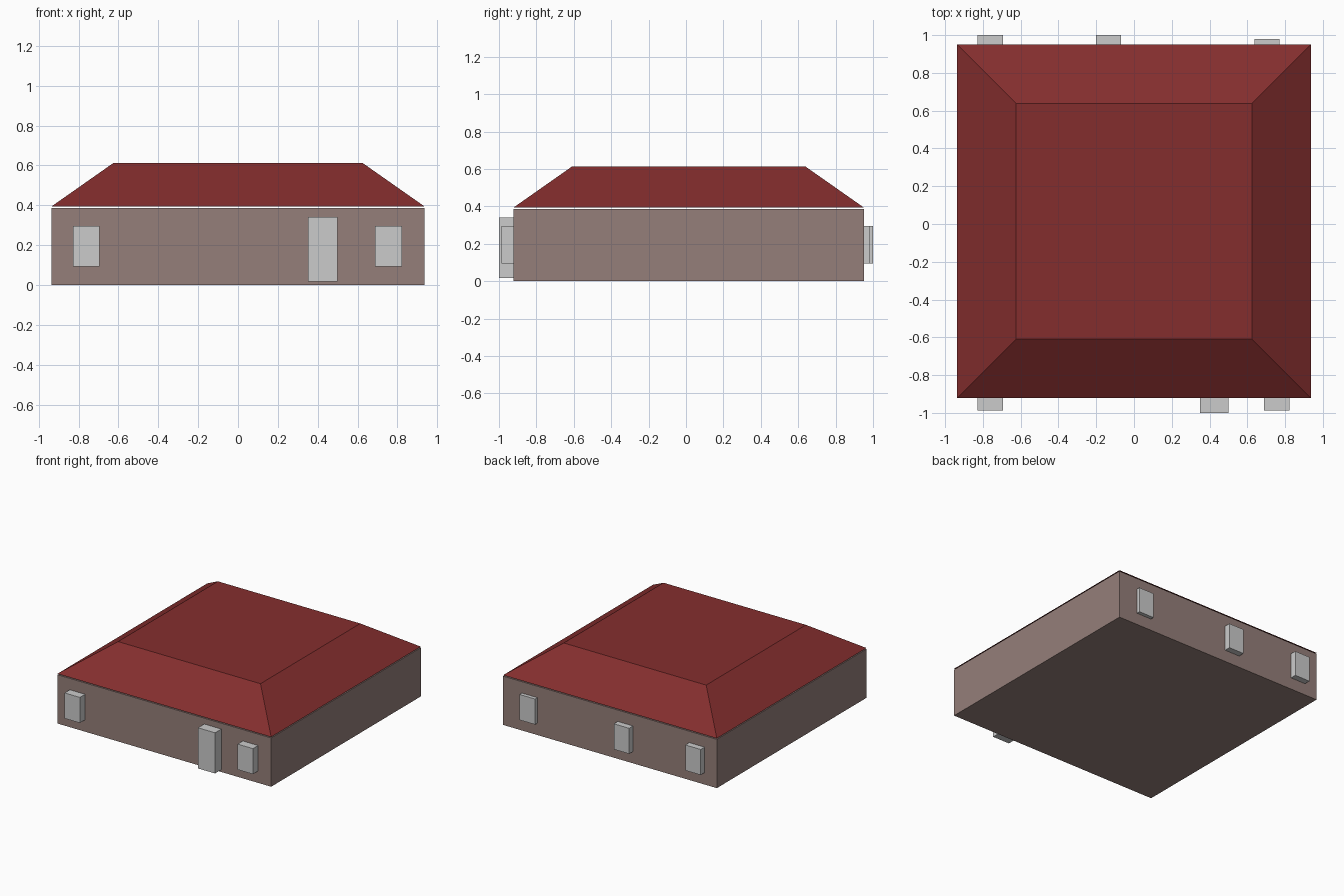
import bpy, bmesh

if "Cube" in bpy.data.objects:
    bpy.data.objects.remove(bpy.data.objects["Cube"])


def material(name, rgb):
    m = bpy.data.materials.new(name)
    m.diffuse_color = (*rgb, 1)
    m.use_nodes = True
    m.node_tree.nodes["Principled BSDF"].inputs["Base Color"].default_value = m.diffuse_color
    return m


def frustum(name, x, y, z, inset=0.0, mat=None):
    """Box from (min, max) ranges; its top face is drawn in by inset."""
    cx, cy, cz = (sum(r) / 2 for r in (x, y, z))
    sx, sy, sz = (r[1] - r[0] for r in (x, y, z))
    bm = bmesh.new()
    bmesh.ops.create_cube(bm, size=1)
    for v in bm.verts:
        cut = 2 * inset if v.co.z > 0 else 0
        v.co.x *= sx - cut
        v.co.y *= sy - cut
        v.co.z *= sz
    mesh = bpy.data.meshes.new(name)
    bm.to_mesh(mesh)
    bm.free()
    obj = bpy.data.objects.new(name, mesh)
    obj.location = (cx, cy, cz)
    if mat:
        mesh.materials.append(mat)
    bpy.context.collection.objects.link(obj)
    return obj


wall_mat = material("wall_brown", (0.30, 0.212, 0.194))
roof_mat = material("roof_red", (0.231, 0.027, 0.027))

# Walls and truncated hip roof, with a narrow gap between them
X, Y = (-0.936, 0.936), (-0.922, 0.951)
frustum("walls", X, Y, (0, 0.386), mat=wall_mat)
frustum("roof", X, Y, (0.394, 0.613), inset=0.312, mat=roof_mat)

# Front door
frustum("front_door", (0.35, 0.499), (-1.0, -0.90), (0.018, 0.34))

# Windows: left edge, outer y, inner y
windows = {
    "front_window_left": (-0.828, -0.987, -0.90),
    "front_window_right": (0.688, -0.987, -0.90),
    "back_window_left": (-0.828, 1.0, 0.93),
    "back_window_middle": (-0.202, 1.0, 0.93),
    "back_window_right": (0.637, 0.98, 0.93),
}
for name, (x0, outer, inner) in windows.items():
    frustum(name, (x0, x0 + 0.134), tuple(sorted((outer, inner))), (0.094, 0.296))
